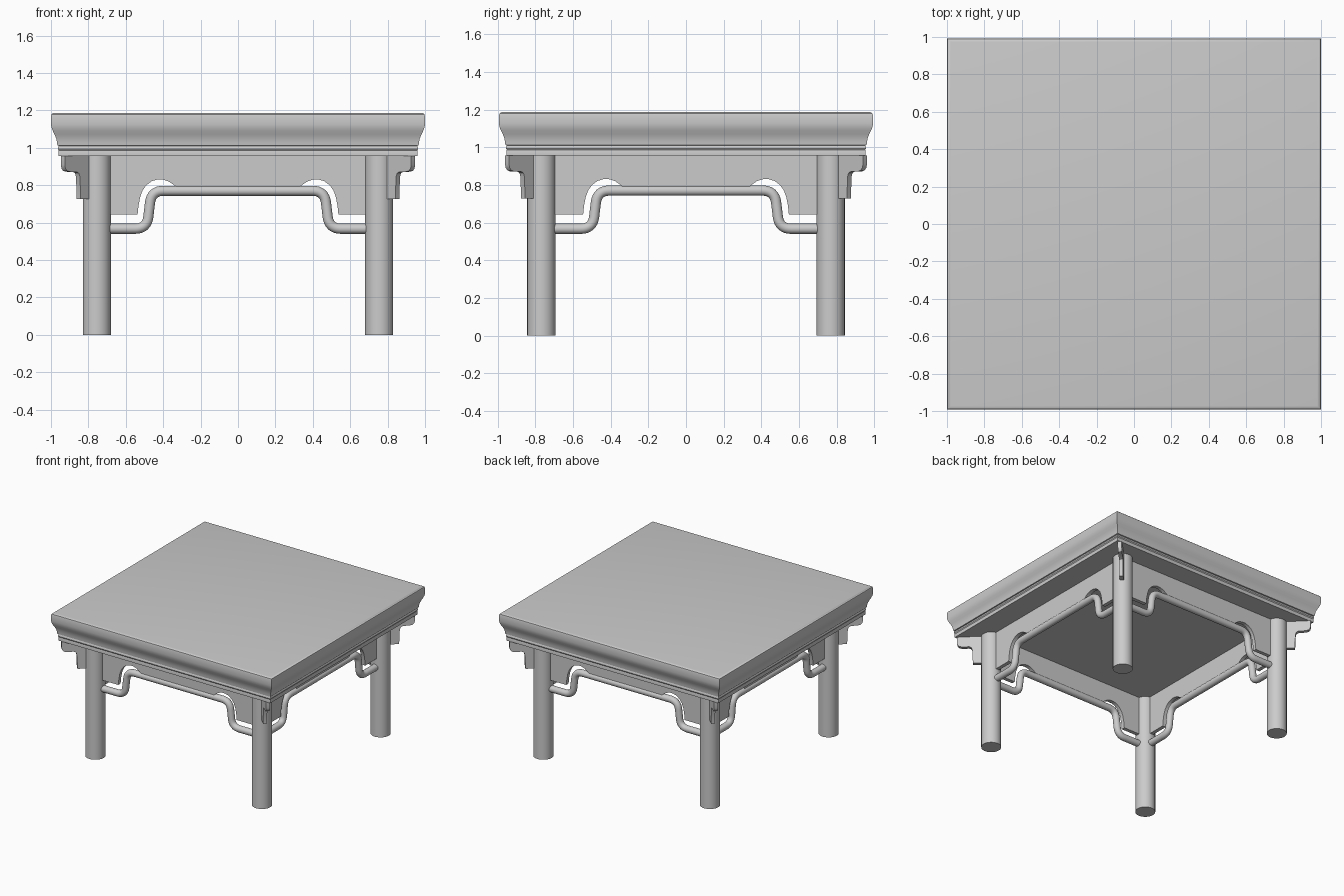
import bpy, bmesh, math
from mathutils import Vector, Matrix

if "Cube" in bpy.data.objects:
    bpy.data.objects.remove(bpy.data.objects["Cube"])

LX, LY = 0.755, 0.768      # leg axes
UNDER = 0.957              # underside of the top


def finish(bm, name, angle=30):
    bmesh.ops.recalc_face_normals(bm, faces=bm.faces[:])
    me = bpy.data.meshes.new(name)
    bm.to_mesh(me)
    bm.free()
    me.shade_smooth()
    me.set_sharp_from_angle(angle=math.radians(angle))
    ob = bpy.data.objects.new(name, me)
    bpy.context.collection.objects.link(ob)
    return ob


def plate(name, outline, thick, matrix):
    """Flat board: outline in x/z, centred thickness in y."""
    bm = bmesh.new()
    face = bm.faces.new([bm.verts.new((x, -thick / 2, z)) for x, z in outline])
    new = bmesh.ops.extrude_face_region(bm, geom=[face])["geom"]
    bmesh.ops.translate(bm, vec=(0, thick, 0),
                        verts=[v for v in new if isinstance(v, bmesh.types.BMVert)])
    ob = finish(bm, name)
    ob.matrix_world = matrix
    return ob


def rounded(points, r, steps=8):
    """Polyline with its inner corners replaced by soft bends."""
    pts = [Vector((x, 0, z)) for x, z in points]
    out = [pts[0]]
    for a, b, c in zip(pts, pts[1:], pts[2:]):
        p, q = b + (a - b).normalized() * r, b + (c - b).normalized() * r
        for i in range(steps + 1):
            t = i / steps
            out.append(p * (1 - t) ** 2 + b * 2 * t * (1 - t) + q * t * t)
    return out + [pts[-1]]


def rod(name, points, radius, matrix):
    cu = bpy.data.curves.new(name, "CURVE")
    cu.dimensions = "3D"
    cu.bevel_depth = radius
    cu.bevel_resolution = 6
    cu.use_fill_caps = True
    sp = cu.splines.new("POLY")
    sp.points.add(len(points) - 1)
    for p, co in zip(sp.points, points):
        p.co = (*co, 1)
    ob = bpy.data.objects.new(name, cu)
    bpy.context.collection.objects.link(ob)
    ob.matrix_world = matrix


# moulded table top: square rings following the edge profile (inset, z)
profile = [(0.020, 1.187), (0.010, 1.185), (0.003, 1.179), (0, 1.168),
           (0, 1.125), (0.003, 1.108), (0.010, 1.090), (0.020, 1.070),
           (0.028, 1.050), (0.032, 1.030), (0.034, 1.013), (0.042, 1.010),
           (0.038, 1.003), (0.037, 0.994), (0.042, 0.986), (0.040, 0.982),
           (0.041, UNDER)]
bm = bmesh.new()
rings = [[bm.verts.new((sx * (1 - d), sy * (0.993 - d), z))
          for sx, sy in ((-1, -1), (1, -1), (1, 1), (-1, 1))] for d, z in profile]
for a, b in zip(rings, rings[1:]):
    for i in range(4):
        j = (i + 1) % 4
        bm.faces.new((a[i], a[j], b[j], b[i]))
bm.faces.new(rings[0])
bm.faces.new(rings[-1])
finish(bm, "table_top")

# legs with a diagonal bracket outside each one
bracket = [(0.04, UNDER), (0.257, UNDER), (0.257, 0.908), (0.252, 0.890),
           (0.240, 0.877), (0.220, 0.872), (0.165, 0.871), (0.150, 0.864),
           (0.142, 0.845), (0.137, 0.727), (0.04, 0.727)]
for sx in (-1, 1):
    for sy in (-1, 1):
        where = ("front" if sy < 0 else "back") + ("_left" if sx < 0 else "_right")
        bm = bmesh.new()
        bmesh.ops.create_cone(bm, cap_ends=True, segments=48, radius1=0.075,
                              radius2=0.075, depth=UNDER,
                              matrix=Matrix.Translation((sx * LX, sy * LY, UNDER / 2)))
        finish(bm, where + "_leg")
        plate(where + "_bracket", bracket, 0.03,
              Matrix.Translation((sx * LX, sy * LY, 0))
              @ Matrix.Rotation(math.atan2(sy, sx), 4, "Z"))

# aprons with notches, and the humped stretcher rods below them
notch = [(-0.72, UNDER), (-0.72, 0.642), (-0.537, 0.642), (-0.532, 0.690),
         (-0.523, 0.737), (-0.510, 0.772), (-0.490, 0.800), (-0.462, 0.821),
         (-0.430, 0.831), (-0.400, 0.830), (-0.370, 0.820), (-0.340, 0.799),
         (-0.325, 0.785)]
hump = [(-0.74, 0.567), (-0.487, 0.567), (-0.463, 0.770)]
for i, side in enumerate(("front", "right", "back", "left")):
    k = 1 if i % 2 == 0 else LY / LX
    dist = LY if i % 2 == 0 else LX
    m = Matrix.Rotation(i * math.pi / 2, 4, "Z") @ Matrix.Translation((0, -dist, 0))
    half = [(x * k, z) for x, z in notch]
    plate(side + "_apron", half + [(-x, z) for x, z in reversed(half)], 0.03, m)
    half = [(x * k, z) for x, z in hump]
    rod(side + "_stretcher",
        rounded(half + [(-x, z) for x, z in reversed(half)], 0.065), 0.027, m)
